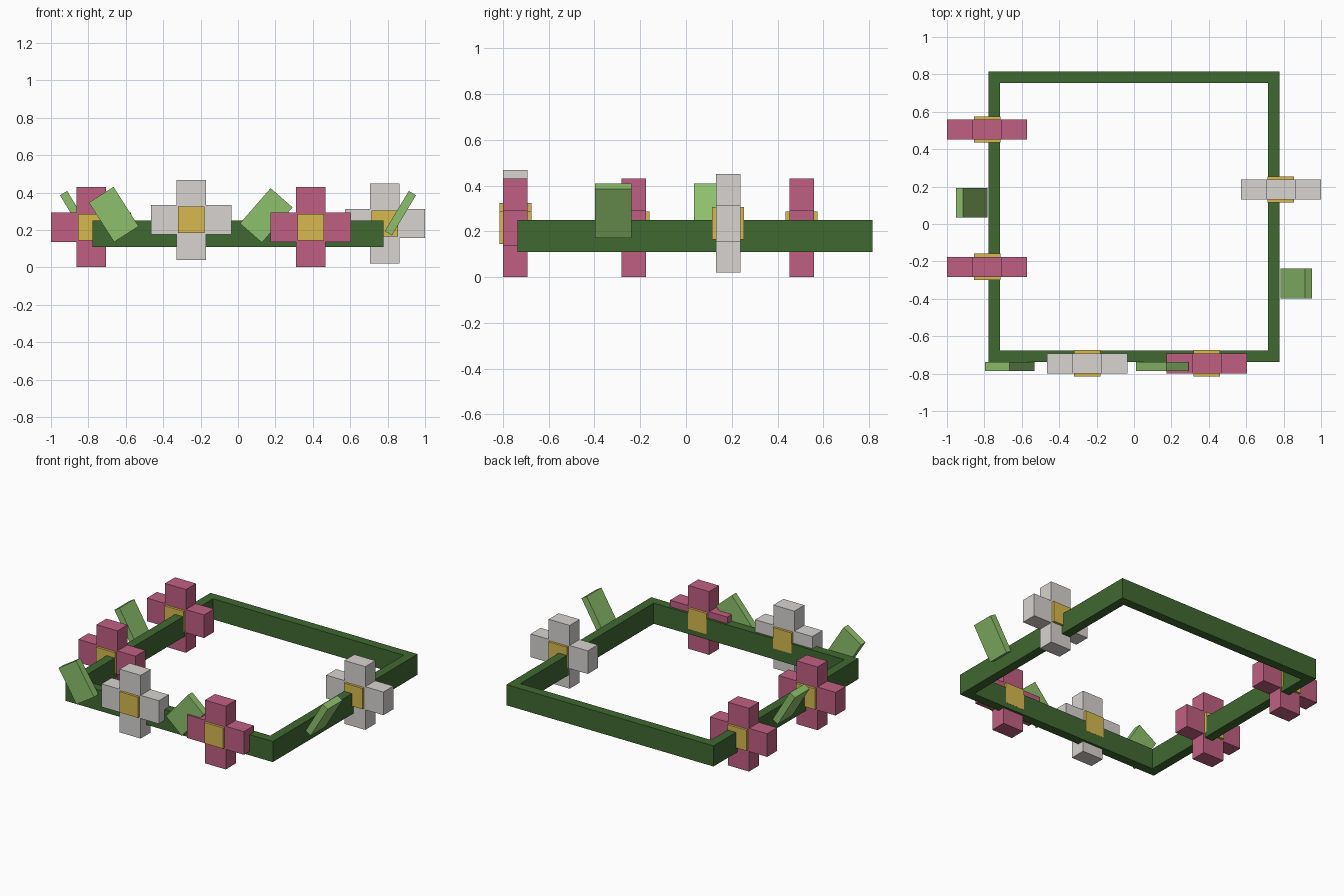
import bpy, bmesh
from math import radians
from mathutils import Matrix, Vector

cube = bpy.data.objects.get("Cube")
if cube:
    bpy.data.objects.remove(cube, do_unlink=True)


def material(name, rgb):
    """Flat material from an 8-bit colour, converted to linear."""
    lin = [((c / 255 + 0.055) / 1.055) ** 2.4 for c in rgb]
    m = bpy.data.materials.new(name)
    m.use_nodes = True
    m.diffuse_color = (*lin, 1)
    bsdf = m.node_tree.nodes["Principled BSDF"]
    bsdf.inputs["Base Color"].default_value = (*lin, 1)
    bsdf.inputs["Roughness"].default_value = 0.9
    return m


VINE = material("dark green", (64, 104, 49))
LEAF = material("leaf green", (142, 192, 109))
PINK = material("pink", (192, 95, 130))
WHITE = material("off white", (215, 211, 208))
YELLOW = material("yellow", (216, 185, 78))


def add_object(name, bm, mat, location=(0, 0, 0), tilt=0.0):
    bmesh.ops.recalc_face_normals(bm, faces=bm.faces)
    mesh = bpy.data.meshes.new(name)
    bm.to_mesh(mesh)
    bm.free()
    mesh.materials.append(mat)
    ob = bpy.data.objects.new(name, mesh)
    ob.location = location
    ob.rotation_euler = (0, radians(tilt), 0)
    bpy.context.collection.objects.link(ob)
    return ob


def box(name, size, location, mat, tilt=0.0):
    bm = bmesh.new()
    bmesh.ops.create_cube(bm, size=1, matrix=Matrix.Diagonal((*size, 1)))
    return add_object(name, bm, mat, location, tilt)


# Rectangular hoop: a flat ring of four quads, extruded upward
def hoop(name, x, y0, y1, wall, z0, z1, mat):
    bm = bmesh.new()

    def loop(inset):
        a, b, c = x - inset, y0 + inset, y1 - inset
        return [bm.verts.new((px, py, z0)) for px, py in ((-a, b), (a, b), (a, c), (-a, c))]

    outer, inner = loop(0), loop(wall)
    ring = [bm.faces.new((outer[i], outer[(i + 1) % 4], inner[(i + 1) % 4], inner[i]))
            for i in range(4)]
    top = bmesh.ops.extrude_face_region(bm, geom=ring, use_keep_orig=True)["geom"]
    bmesh.ops.translate(bm, vec=(0, 0, z1 - z0),
                        verts=[v for v in top if isinstance(v, bmesh.types.BMVert)])
    return add_object(name, bm, mat)


# Flower: cross-shaped petals extruded along y, with a deeper square centre
REACH, HALF, DEPTH, CORE = 0.2145, 0.0785, 0.107, 0.141


def flower(name, location, mat):
    bm = bmesh.new()
    r, h = REACH, HALF
    arm = [(h, h), (h, r), (-h, r)]
    outline = []
    for _ in range(4):
        outline += arm
        arm = [(-z, x) for x, z in arm]
    # each arm ends where the next one begins, so all twelve corners are distinct
    face = bm.faces.new([bm.verts.new((x, -DEPTH / 2, z)) for x, z in outline])
    back = bmesh.ops.extrude_face_region(bm, geom=[face], use_keep_orig=True)["geom"]
    bmesh.ops.translate(bm, vec=(0, DEPTH, 0),
                        verts=[v for v in back if isinstance(v, bmesh.types.BMVert)])
    add_object(name + "_petals", bm, mat, location)
    box(name + "_centre", (CORE, 0.14, CORE), location, YELLOW)


hoop("vine_band", 0.777, -0.737, 0.815, 0.0615, 0.11, 0.25, VINE)

flower("front_pink_flower", (0.389, -0.745, 0.2155), PINK)
flower("front_white_flower", (-0.25, -0.745, 0.254), WHITE)
flower("right_back_pink_flower", (-0.7855, 0.505, 0.2155), PINK)
flower("right_front_pink_flower", (-0.7855, -0.229, 0.2155), PINK)
flower("left_white_flower", (0.7855, 0.184, 0.235), WHITE)

# Leaves: wide faces outward, leaning away from the band
box("left_leaf", (0.045, 0.158, 0.25), (0.868, -0.318, 0.29), LEAF, 31)
box("right_leaf", (0.045, 0.158, 0.25), (-0.868, 0.113, 0.29), LEAF, -31)
box("front_right_leaf", (0.156, 0.047, 0.25), (-0.664, -0.762, 0.283), LEAF, -32.5)
box("front_left_leaf", (0.156, 0.047, 0.25), (0.151, -0.762, 0.278), LEAF, 41)
